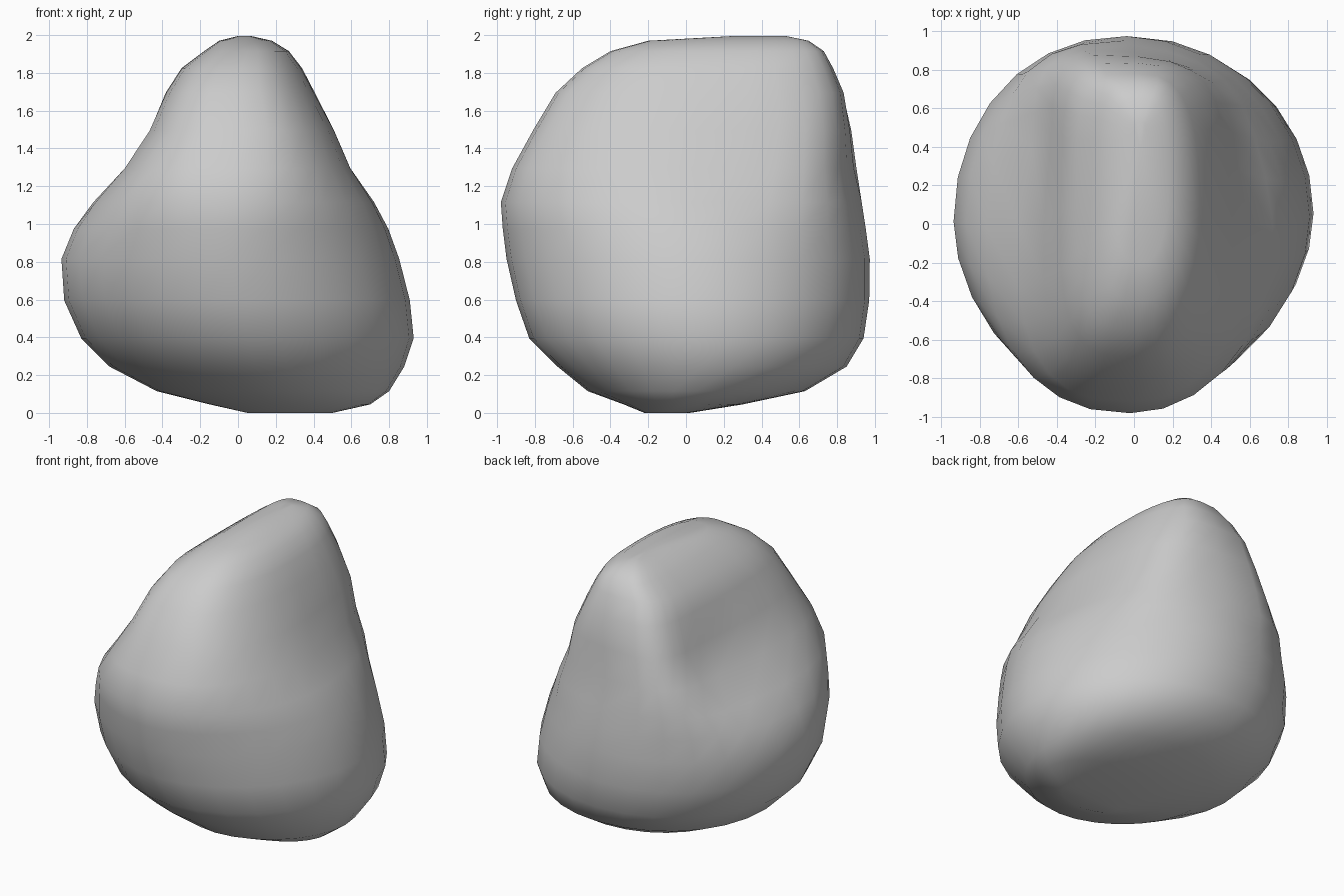
import bpy, bmesh, math
from mathutils import Vector

if "Cube" in bpy.data.objects:
    bpy.data.objects.remove(bpy.data.objects["Cube"])

SEG = 28

# Height, then left, right, front and back extents of each slice of the boulder
SLICES = [
    (0.005, 0.05, 0.50, -0.22, 0.02),
    (0.05, -0.15, 0.70, -0.33, 0.30),
    (0.12, -0.43, 0.80, -0.52, 0.63),
    (0.25, -0.68, 0.88, -0.68, 0.85),
    (0.40, -0.83, 0.93, -0.83, 0.94),
    (0.60, -0.92, 0.91, -0.90, 0.97),
    (0.82, -0.935, 0.855, -0.95, 0.975),
    (0.98, -0.87, 0.80, -0.97, 0.96),
    (1.12, -0.77, 0.73, -0.98, 0.95),
    (1.30, -0.61, 0.61, -0.92, 0.92),
    (1.50, -0.475, 0.52, -0.81, 0.89),
    (1.70, -0.385, 0.41, -0.69, 0.84),
    (1.83, -0.30, 0.34, -0.55, 0.78),
    (1.92, -0.18, 0.27, -0.40, 0.73),
    (1.975, -0.10, 0.18, -0.20, 0.65),
    (2.00, 0.00, 0.07, 0.25, 0.53),
]

# Shallow hollows beside the ridge and on the back: centre, push, radius
HOLLOWS = [
    (Vector((-0.55, 0.42, 1.30)), Vector((0.07, 0, -0.02)), 0.30),
    (Vector((0.55, 0.35, 1.25)), Vector((-0.05, 0, 0)), 0.33),
    (Vector((0.20, 0.90, 1.30)), Vector((0, -0.05, 0)), 0.30),
]


def corner_power(c, s, z):
    """Squareness of each quadrant, blended from the base to the upper half."""
    if s >= 0:
        base, upper = (2.1, 4.2) if c < 0 else (2.0, 2.7)
    else:
        base, upper = (1.85, 3.3) if c < 0 else (1.9, 2.3)
    k = min(1, max(0, (z - 0.85) / 0.7))
    return base + (upper - base) * k * k * (3 - 2 * k)


def slice_point(level, t):
    z, x0, x1, y0, y1 = level
    c, s = math.cos(t), math.sin(t)
    e = 2 / corner_power(c, s, z)
    p = Vector(((x0 + x1) / 2 + (x1 - x0) / 2 * math.copysign(abs(c) ** e, c),
                (y0 + y1) / 2 + (y1 - y0) / 2 * math.copysign(abs(s) ** e, s), z))
    shift = Vector()
    for centre, push, radius in HOLLOWS:
        shift += push * math.exp(-((p - centre).length / radius) ** 2)
    return p + shift


# Boulder: stacked slices bridged into one skin
bm = bmesh.new()
rings = [[bm.verts.new(slice_point(lv, 2 * math.pi * i / SEG)) for i in range(SEG)]
         for lv in SLICES]
for low, high in zip(rings, rings[1:]):
    for i in range(SEG):
        j = (i + 1) % SEG
        bm.faces.new((low[i], low[j], high[j], high[i]))

# Close the underside and the crest
for ring in (rings[0], rings[-1]):
    face = bm.faces.new(ring)
    bmesh.ops.poke(bm, faces=[face])
bmesh.ops.recalc_face_normals(bm, faces=bm.faces[:])
low = min(v.co.z for v in bm.verts)
for v in bm.verts:
    v.co.z -= low
for f in bm.faces:
    f.smooth = True

mesh = bpy.data.meshes.new("boulder")
bm.to_mesh(mesh)
bm.free()
boulder = bpy.data.objects.new("boulder", mesh)
bpy.context.collection.objects.link(boulder)
